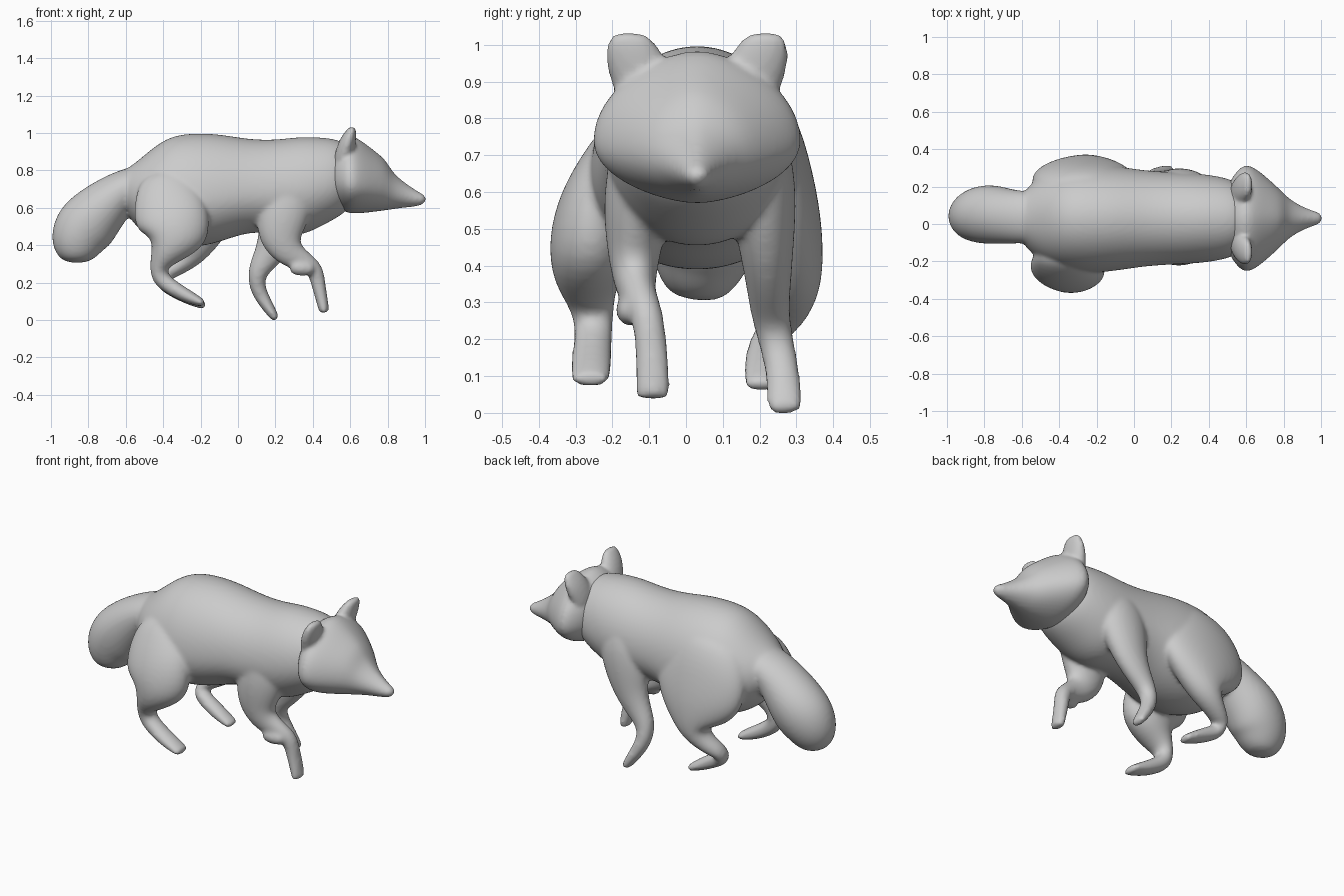
import bpy, bmesh, math
from mathutils import Vector

N = 20          # points around every ring
MID = 0.03      # the body's mid-plane


def skin(name, rings):
    """Bridge a list of rings into a closed tube."""
    bm = bmesh.new()
    loops = [[bm.verts.new(p) for p in ring] for ring in rings]
    for a, b in zip(loops, loops[1:]):
        for i in range(N):
            j = (i + 1) % N
            bm.faces.new((a[i], a[j], b[j], b[i]))
    bm.faces.new(loops[0])
    bm.faces.new(loops[-1])
    bmesh.ops.recalc_face_normals(bm, faces=bm.faces)
    me = bpy.data.meshes.new(name)
    bm.to_mesh(me)
    bm.free()
    ob = bpy.data.objects.new(name, me)
    bpy.context.collection.objects.link(ob)
    return ob


def barrel(name, stations, point=1.0):
    """Stations along x: x, bottom z, top z, half width, z of widest point.
    A point value above 1 makes the sides more pointed."""
    rings = []
    for x, lo, hi, hw, zw in stations:
        ring = []
        for i in range(N):
            a = 2 * math.pi * i / N
            c, s = math.cos(a), math.sin(a)
            y = math.copysign(abs(c) ** point, c)
            ring.append((x, MID + hw * y, zw + (hi - zw if s > 0 else zw - lo) * s))
        rings.append(ring)
    return skin(name, rings)


def limb(name, path):
    """Path points: x, y, z, radius in the side plane, radius across."""
    pts = [Vector(p[:3]) for p in path]
    rings = []
    for i, p in enumerate(path):
        t = (pts[min(i + 1, len(pts) - 1)] - pts[max(i - 1, 0)]).normalized()
        side = Vector((0, 1, 0))
        side = (side - t * side.dot(t)).normalized()
        up = t.cross(side)
        ring = []
        for k in range(N):
            a = 2 * math.pi * k / N
            ring.append(pts[i] + up * (p[3] * math.cos(a)) + side * (p[4] * math.sin(a)))
        rings.append(ring)
    return skin(name, rings)


def fuse(name, parts, rounds):
    """Join overlapping parts and melt them into one smooth surface."""
    bpy.ops.object.select_all(action='DESELECT')
    for p in parts:
        p.select_set(True)
    ob = parts[0]
    bpy.context.view_layer.objects.active = ob
    bpy.ops.object.join()
    ob.name = ob.data.name = name
    sub = ob.modifiers.new("round", 'SUBSURF')
    sub.levels = sub.render_levels = 2
    re = ob.modifiers.new("melt", 'REMESH')
    re.mode = 'VOXEL'
    re.voxel_size = 0.011
    re.use_smooth_shade = True
    sm = ob.modifiers.new("soften", 'SMOOTH')
    sm.factor, sm.iterations = 0.5, rounds


# Torso, from rump to neck
torso = barrel("torso", [
    (-0.63, 0.62, 0.79, 0.09, 0.70),
    (-0.57, 0.53, 0.825, 0.165, 0.67),
    (-0.50, 0.45, 0.885, 0.235, 0.64),
    (-0.38, 0.39, 0.985, 0.285, 0.62),
    (-0.25, 0.38, 1.005, 0.30, 0.63),
    (-0.10, 0.41, 1.00, 0.285, 0.65),
    (0.05, 0.47, 0.97, 0.26, 0.68),
    (0.20, 0.46, 0.965, 0.25, 0.68),
    (0.33, 0.44, 0.985, 0.245, 0.69),
    (0.45, 0.50, 0.98, 0.23, 0.72),
    (0.56, 0.56, 0.965, 0.20, 0.74),
    (0.62, 0.62, 0.90, 0.12, 0.75)])

# Head with cheek ruff, forehead stop and pointed snout
head = barrel("head", [
    (0.49, 0.64, 0.92, 0.16, 0.76),
    (0.535, 0.60, 0.96, 0.24, 0.75),
    (0.58, 0.57, 0.99, 0.29, 0.74),
    (0.63, 0.565, 0.985, 0.29, 0.735),
    (0.72, 0.575, 0.915, 0.215, 0.72),
    (0.79, 0.585, 0.86, 0.148, 0.71),
    (0.825, 0.59, 0.79, 0.11, 0.69),
    (0.89, 0.60, 0.735, 0.068, 0.665),
    (0.95, 0.605, 0.695, 0.044, 0.65),
    (0.985, 0.615, 0.675, 0.033, 0.647),
    (1.004, 0.63, 0.662, 0.02, 0.646)], 1.25)

# Ears, one on each side of the mid-plane
ears = [limb("ear", [(x, MID + s * y, z, r, w) for x, y, z, r, w in (
    (0.555, 0.115, 0.82, 0.05, 0.09),
    (0.572, 0.145, 0.90, 0.052, 0.084),
    (0.590, 0.175, 0.965, 0.042, 0.078),
    (0.608, 0.188, 1.01, 0.027, 0.062),
    (0.615, 0.186, 1.033, 0.014, 0.04))]) for s in (1, -1)]

# Bushy drooping tail
tail = limb("tail", [
    (-0.44, 0.035, 0.77, 0.07, 0.12),
    (-0.57, 0.035, 0.73, 0.095, 0.14),
    (-0.67, 0.04, 0.65, 0.13, 0.148),
    (-0.76, 0.052, 0.565, 0.157, 0.162),
    (-0.825, 0.05, 0.49, 0.17, 0.155),
    (-0.86, 0.04, 0.415, 0.15, 0.135),
    (-0.86, 0.03, 0.35, 0.118, 0.105),
    (-0.86, 0.025, 0.305, 0.06, 0.06)])

# Hind legs
hind_right = limb("hind_leg_right", [
    (-0.39, -0.13, 0.79, 0.12, 0.07),
    (-0.38, -0.20, 0.67, 0.18, 0.09),
    (-0.355, -0.25, 0.54, 0.21, 0.112),
    (-0.32, -0.265, 0.43, 0.175, 0.112),
    (-0.385, -0.27, 0.36, 0.085, 0.09),
    (-0.425, -0.255, 0.29, 0.052, 0.06),
    (-0.42, -0.25, 0.225, 0.05, 0.052),
    (-0.36, -0.255, 0.175, 0.044, 0.054),
    (-0.27, -0.257, 0.125, 0.038, 0.057),
    (-0.20, -0.26, 0.095, 0.024, 0.053),
    (-0.18, -0.26, 0.085, 0.018, 0.048)])
hind_left = limb("hind_leg_left", [
    (-0.30, 0.14, 0.88, 0.17, 0.09),
    (-0.28, 0.195, 0.77, 0.255, 0.115),
    (-0.27, 0.235, 0.64, 0.285, 0.112),
    (-0.27, 0.26, 0.52, 0.265, 0.11),
    (-0.255, 0.278, 0.42, 0.18, 0.098),
    (-0.26, 0.29, 0.345, 0.085, 0.08),
    (-0.33, 0.28, 0.285, 0.052, 0.062),
    (-0.40, 0.25, 0.24, 0.044, 0.052),
    (-0.405, 0.225, 0.20, 0.044, 0.048),
    (-0.35, 0.21, 0.165, 0.042, 0.048),
    (-0.26, 0.205, 0.115, 0.037, 0.05),
    (-0.19, 0.205, 0.08, 0.022, 0.048),
    (-0.175, 0.205, 0.072, 0.017, 0.042)])

# Front legs, one swung forward with a bent elbow, one folded back
front_right = limb("front_leg_right", [
    (0.27, -0.10, 0.80, 0.12, 0.07),
    (0.26, -0.125, 0.67, 0.155, 0.092),
    (0.235, -0.135, 0.54, 0.14, 0.092),
    (0.225, -0.142, 0.43, 0.12, 0.072),
    (0.275, -0.14, 0.35, 0.08, 0.057),
    (0.36, -0.125, 0.31, 0.052, 0.047),
    (0.415, -0.105, 0.27, 0.047, 0.044),
    (0.43, -0.095, 0.19, 0.038, 0.044),
    (0.45, -0.09, 0.10, 0.032, 0.047),
    (0.46, -0.09, 0.05, 0.028, 0.048),
    (0.462, -0.09, 0.038, 0.022, 0.044)])
elbow = limb("front_elbow_right", [
    (0.28, -0.15, 0.29, 0.03, 0.03),
    (0.31, -0.152, 0.28, 0.045, 0.042),
    (0.37, -0.148, 0.275, 0.042, 0.04),
    (0.41, -0.14, 0.275, 0.025, 0.03)])
front_left = limb("front_leg_left", [
    (0.28, 0.16, 0.82, 0.12, 0.07),
    (0.27, 0.195, 0.69, 0.16, 0.10),
    (0.24, 0.212, 0.55, 0.14, 0.09),
    (0.21, 0.22, 0.43, 0.105, 0.072),
    (0.155, 0.225, 0.335, 0.075, 0.06),
    (0.10, 0.23, 0.255, 0.054, 0.052),
    (0.10, 0.25, 0.175, 0.044, 0.047),
    (0.143, 0.265, 0.095, 0.037, 0.047),
    (0.19, 0.268, 0.025, 0.026, 0.05),
    (0.205, 0.27, 0.0, 0.018, 0.046)])

# Melt the furry parts together; the head keeps its ruff edge over the neck
fuse("body", [torso, tail, hind_right, hind_left, front_right, elbow, front_left], 9)
fuse("head", [head] + ears, 4)
